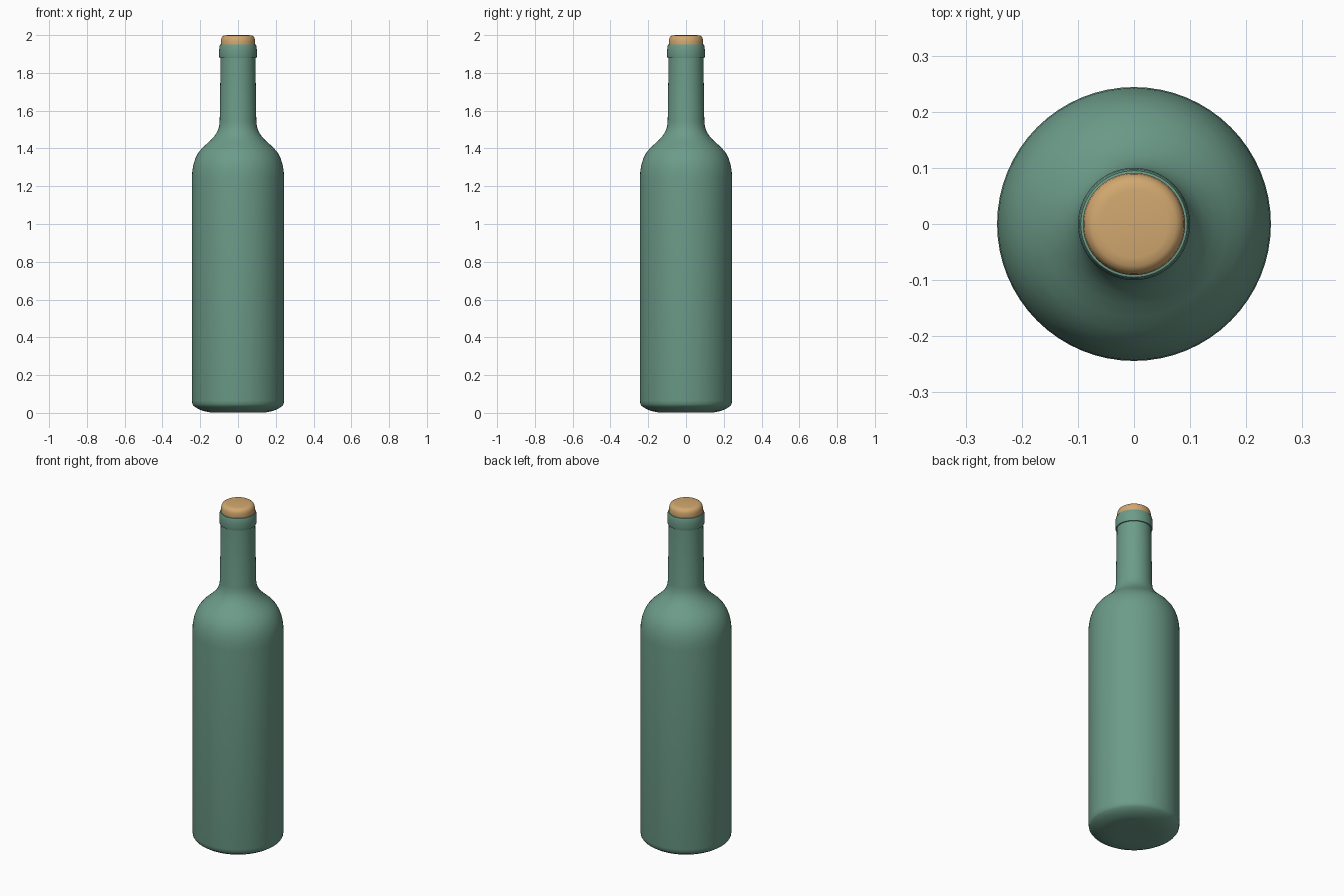
import bpy, bmesh, math

if "Cube" in bpy.data.objects:
    bpy.data.objects.remove(bpy.data.objects["Cube"])


def material(name, color):
    m = bpy.data.materials.new(name)
    m.diffuse_color = color
    m.use_nodes = True
    m.node_tree.nodes["Principled BSDF"].inputs["Base Color"].default_value = m.diffuse_color
    return m


def lathe(name, profile, mat, steps=64, angle=35):
    """Spin a list of (radius, height) points around z; ends lie on the axis."""
    bm = bmesh.new()
    verts = [bm.verts.new((r, 0, z)) for r, z in profile]
    edges = [bm.edges.new(pair) for pair in zip(verts, verts[1:])]
    bmesh.ops.spin(bm, geom=verts + edges, cent=(0, 0, 0), axis=(0, 0, 1),
                   angle=math.tau, steps=steps, use_duplicate=False)
    bmesh.ops.remove_doubles(bm, verts=bm.verts, dist=1e-5)
    bmesh.ops.recalc_face_normals(bm, faces=bm.faces)
    mesh = bpy.data.meshes.new(name)
    bm.to_mesh(mesh)
    bm.free()
    mesh.materials.append(mat)
    obj = bpy.data.objects.new(name, mesh)
    bpy.context.collection.objects.link(obj)
    bpy.ops.object.select_all(action='DESELECT')
    obj.select_set(True)
    bpy.context.view_layer.objects.active = obj
    bpy.ops.object.shade_smooth_by_angle(angle=math.radians(angle))
    return obj


glass = material("green_glass", (0.15, 0.33, 0.25, 1))
cork_mat = material("cork", (0.64, 0.39, 0.16, 1))

# Bottle: rounded base, straight body, curved shoulder, neck and raised lip
lathe("bottle", [
    (0, 0.003), (0.10, 0.002), (0.15, 0.003), (0.185, 0.010), (0.213, 0.022),
    (0.234, 0.036), (0.241, 0.046), (0.244, 0.065),
    (0.244, 1.24), (0.242, 1.28), (0.236, 1.315), (0.226, 1.347),
    (0.211, 1.376), (0.190, 1.402), (0.166, 1.424), (0.143, 1.445),
    (0.124, 1.466), (0.110, 1.488), (0.101, 1.512), (0.097, 1.54),
    (0.092, 1.88), (0.098, 1.88), (0.100, 1.888), (0.100, 1.92),
    (0.098, 1.94), (0.095, 1.949), (0.089, 1.950), (0.089, 1.93), (0, 1.93),
], glass)

# Cork: plug with a softly rounded top
lathe("cork", [
    (0, 1.90), (0.086, 1.90), (0.091, 1.945), (0.091, 1.966), (0.089, 1.980),
    (0.084, 1.991), (0.075, 1.997), (0.06, 1.9995), (0, 2.0),
], cork_mat, angle=60)
